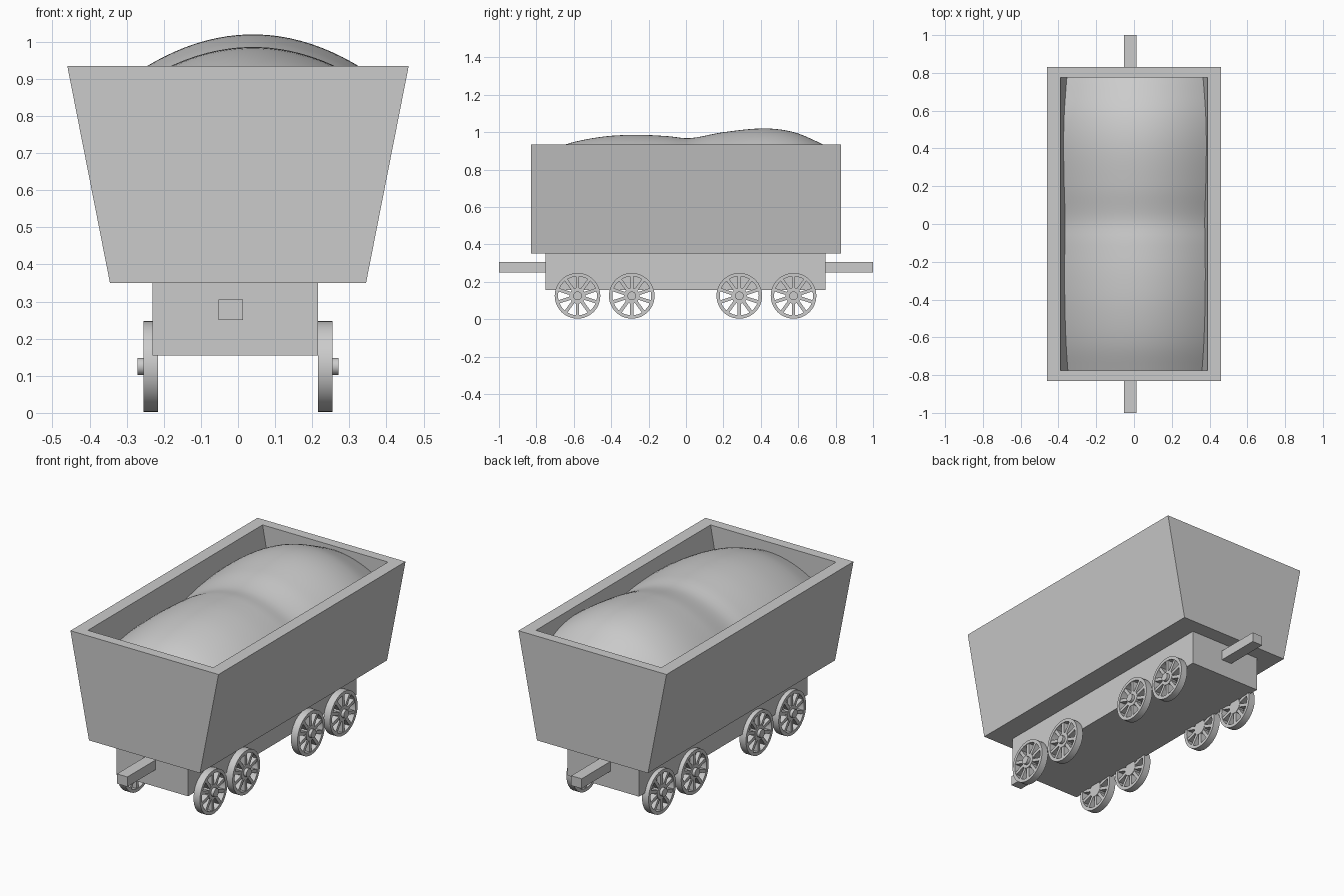
import bpy, bmesh, math
from mathutils import Matrix, Vector

if "Cube" in bpy.data.objects:
    bpy.data.objects.remove(bpy.data.objects["Cube"], do_unlink=True)

grey = bpy.data.materials.new("plain_grey")
grey.use_nodes = True
colour = (0.6, 0.6, 0.6, 1)
grey.diffuse_color = colour
grey.node_tree.nodes["Principled BSDF"].inputs["Base Color"].default_value = colour


def finish(name, bm, smooth=False):
    bmesh.ops.recalc_face_normals(bm, faces=bm.faces)
    mesh = bpy.data.meshes.new(name)
    bm.to_mesh(mesh)
    bm.free()
    mesh.materials.append(grey)
    obj = bpy.data.objects.new(name, mesh)
    bpy.context.collection.objects.link(obj)
    if smooth:
        bpy.ops.object.select_all(action='DESELECT')
        obj.select_set(True)
        bpy.context.view_layer.objects.active = obj
        bpy.ops.object.shade_smooth_by_angle(angle=math.radians(35))
    return obj


def add_box(bm, lo, hi, turn=Matrix()):
    lo, hi = Vector(lo), Vector(hi)
    size = Matrix.Diagonal((*(hi - lo), 1))
    bmesh.ops.create_cube(bm, size=1, matrix=turn @ Matrix.Translation((lo + hi) / 2) @ size)


def box(name, lo, hi):
    bm = bmesh.new()
    add_box(bm, lo, hi)
    finish(name, bm)


# Chassis and couplers
box("chassis", (-0.23, -0.75, 0.155), (0.215, 0.745, 0.35))
box("front_coupler", (-0.052, -1, 0.25), (0.013, -0.74, 0.305))
box("back_coupler", (-0.052, 0.735, 0.25), (0.013, 1, 0.305))

# Tapered open tub: outer bottom, outer rim, inner rim, inner floor
bm = bmesh.new()
loops = []
for hx, hy, z in ((0.345, 0.83, 0.35), (0.46, 0.83, 0.935),
                  (0.39, 0.775, 0.935), (0.3, 0.775, 0.45)):
    loops.append([bm.verts.new((sx * hx, sy * hy, z))
                  for sx, sy in ((-1, -1), (1, -1), (1, 1), (-1, 1))])
for a, b in zip(loops, loops[1:]):
    for i in range(4):
        j = (i + 1) % 4
        bm.faces.new((a[i], a[j], b[j], b[i]))
bm.faces.new(loops[0])
bm.faces.new(loops[-1])
finish("tub", bm)

# Heaped load: a ridge line with two humps, falling off to both sides
ridge = ((-0.8, 0.87), (-0.64, 0.936), (-0.46, 0.974), (-0.28, 0.986), (-0.1, 0.979),
         (0.02, 0.968), (0.2, 1.0), (0.42, 1.02), (0.58, 0.999), (0.73, 0.936), (0.8, 0.9))


def slope(i):
    a, b = ridge[max(i - 1, 0)], ridge[min(i + 1, len(ridge) - 1)]
    return (b[1] - a[1]) / (b[0] - a[0])


def ridge_height(y):
    i = max(k for k in range(len(ridge) - 1) if ridge[k][0] <= y or k == 0)
    (y0, z0), (y1, z1) = ridge[i], ridge[i + 1]
    d = y1 - y0
    t = (y - y0) / d
    ease = t * t * (3 - 2 * t)
    return (z0 + (z1 - z0) * ease + d * slope(i) * t * (1 - t) ** 2
            - d * slope(i + 1) * t * t * (1 - t))


bm = bmesh.new()
bmesh.ops.create_grid(bm, x_segments=28, y_segments=56, size=1)
for v in bm.verts:
    x, y = v.co.x * 0.395, v.co.y * 0.79
    v.co = (x, y, ridge_height(y) - 1.05 * (x - 0.04) ** 2)
load = finish("load", bm, smooth=True)


# Spoked wheels
def add_disc(bm, radius, x0, x1, segments):
    bmesh.ops.create_cone(bm, cap_ends=True, segments=segments, radius1=radius, radius2=radius,
                          depth=x1 - x0, matrix=Matrix.Translation(((x0 + x1) / 2, 0, 0))
                          @ Matrix.Rotation(math.pi / 2, 4, 'Y'))


def wheel(name, side, y):
    bm = bmesh.new()
    outer, inner, thick, steps = 0.122, 0.104, 0.04, 48
    rings = []
    for k in range(steps):
        a = 2 * math.pi * k / steps
        rings.append([bm.verts.new((x, r * math.cos(a), r * math.sin(a)))
                      for x, r in ((0, outer), (thick, outer), (thick, inner), (0, inner))])
    for k in range(steps):
        a, b = rings[k], rings[(k + 1) % steps]
        for i in range(4):
            j = (i + 1) % 4
            bm.faces.new((a[i], a[j], b[j], b[i]))
    for k in range(10):
        turn = Matrix.Rotation(2 * math.pi * k / 10, 4, 'X')
        add_box(bm, (0.003, -0.009, 0.03), (thick - 0.003, 0.009, 0.108), turn)
    add_disc(bm, 0.042, 0.001, thick - 0.001, 32)
    add_disc(bm, 0.023, 0.002, 0.056, 24)
    bmesh.ops.transform(bm, verts=bm.verts, matrix=Matrix.Translation((side * 0.215, y, 0.125))
                        @ Matrix.Diagonal((side, 1, 1, 1)))
    finish(name, bm, smooth=True)


for side, label in ((1, "left"), (-1, "right")):
    for n, y in enumerate((-0.58, -0.29, 0.285, 0.575), 1):
        wheel(f"{label}_wheel_{n}", side, y)
